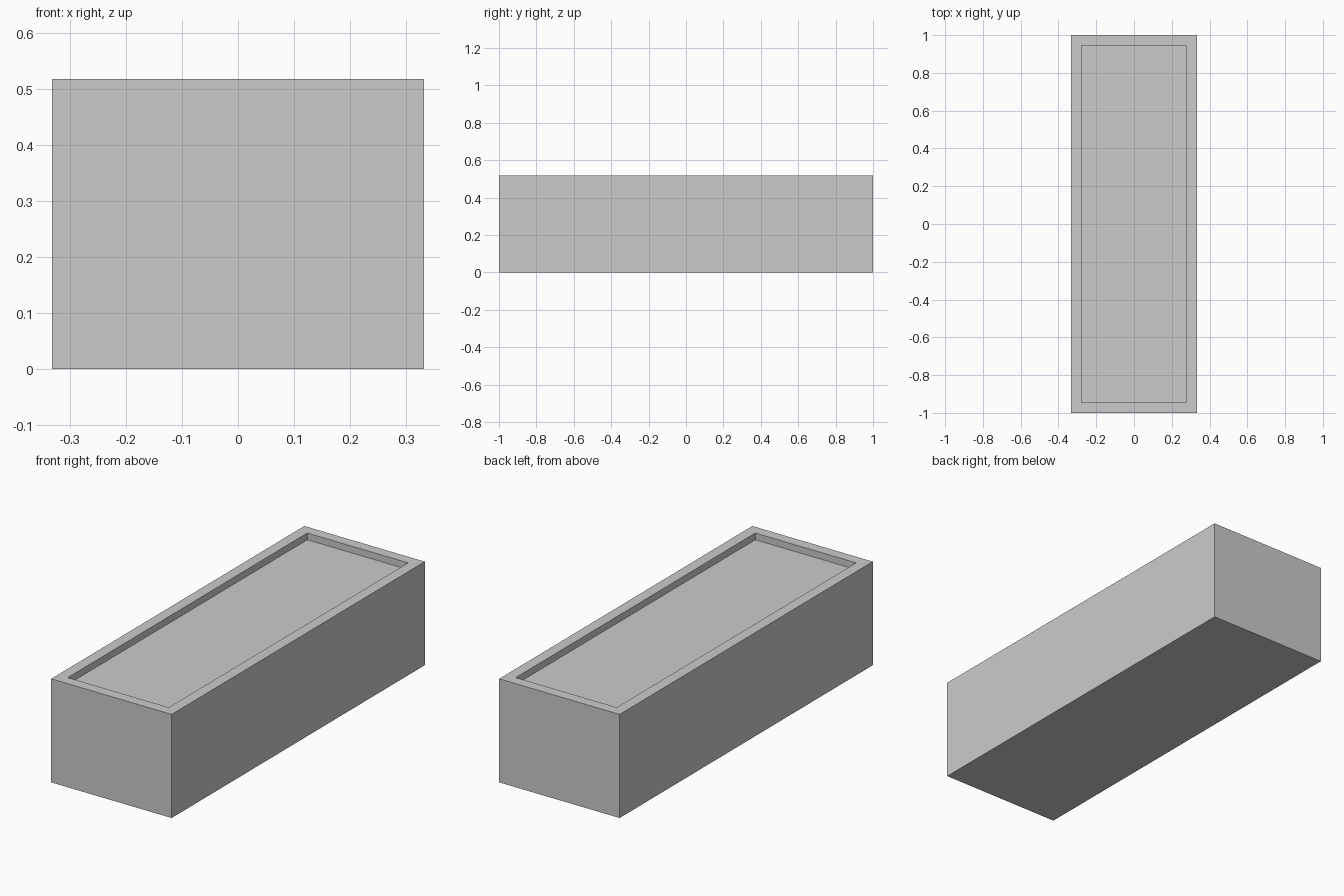
import bpy, bmesh

if "Cube" in bpy.data.objects:
    bpy.data.objects.remove(bpy.data.objects["Cube"])

WIDTH, LENGTH, HEIGHT = 0.666, 2.0, 0.518
RIM, DEPTH = 0.054, 0.034

# Solid trough body standing on the floor
bm = bmesh.new()
bmesh.ops.create_cube(bm, size=1)
bmesh.ops.scale(bm, vec=(WIDTH, LENGTH, HEIGHT), verts=bm.verts)
bmesh.ops.translate(bm, vec=(0, 0, HEIGHT / 2), verts=bm.verts)
bm.normal_update()

# Shallow recess: inset a rim, then extrude the panel downwards
top = max(bm.faces, key=lambda f: f.calc_center_median().z)
bmesh.ops.inset_region(bm, faces=[top], thickness=RIM, use_even_offset=True)
panel = bmesh.ops.extrude_discrete_faces(bm, faces=[top])["faces"][0]
bmesh.ops.translate(bm, vec=(0, 0, -DEPTH), verts=panel.verts)
bmesh.ops.recalc_face_normals(bm, faces=bm.faces)

mesh = bpy.data.meshes.new("trough")
bm.to_mesh(mesh)
bm.free()
trough = bpy.data.objects.new("trough", mesh)
bpy.context.collection.objects.link(trough)
